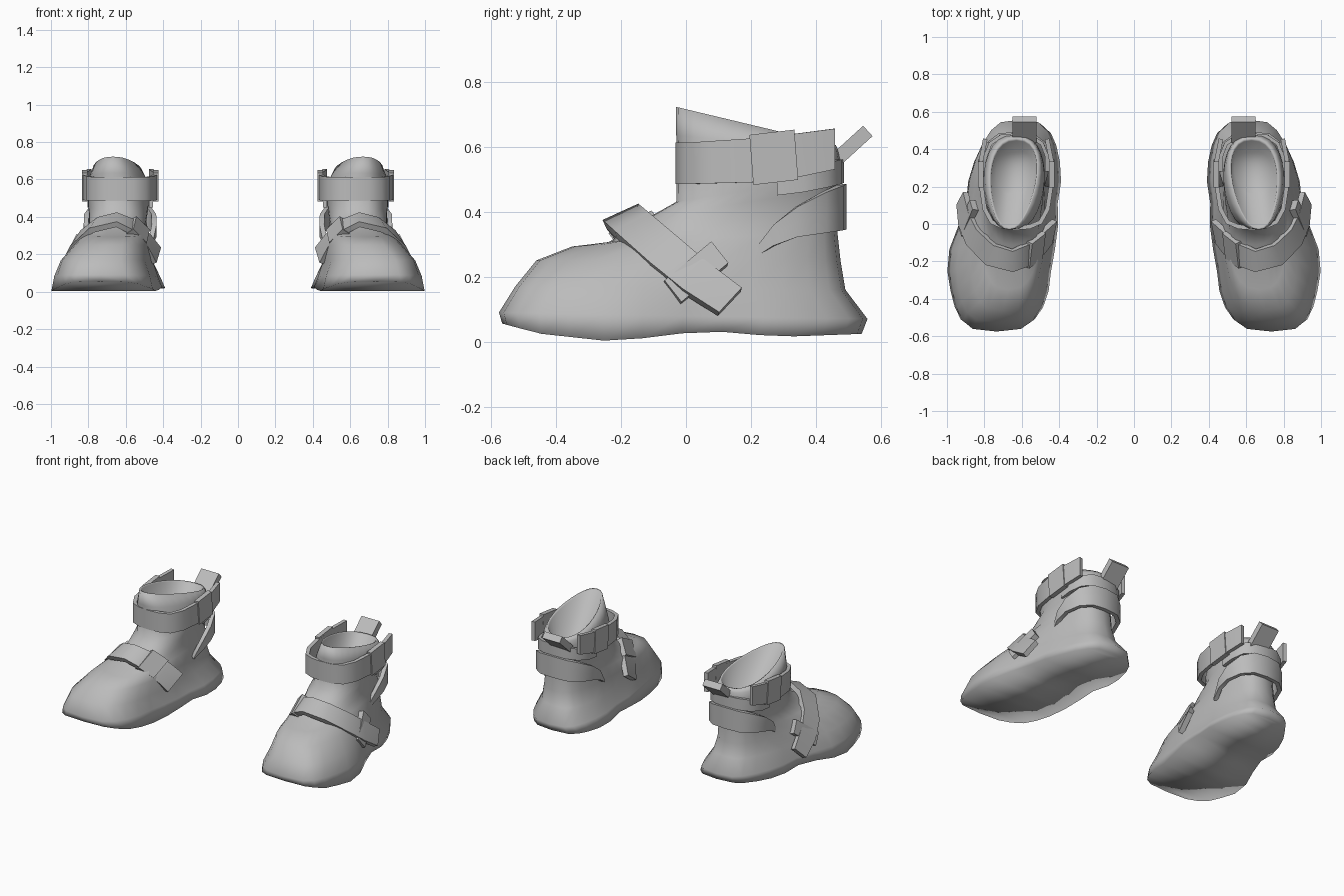
import bpy, bmesh, math
from mathutils import Vector

if "Cube" in bpy.data.objects:
    bpy.data.objects.remove(bpy.data.objects["Cube"])

grey = bpy.data.materials.new("plain grey")
grey.use_nodes = True
COL = (0.5, 0.5, 0.5, 1)
grey.diffuse_color = COL
grey.node_tree.nodes["Principled BSDF"].inputs["Base Color"].default_value = COL


def finish(name, bm, thick=0, angle=40):
    """Turn a bmesh into a mirrored, smooth shaded object."""
    bmesh.ops.recalc_face_normals(bm, faces=bm.faces)
    me = bpy.data.meshes.new(name)
    bm.to_mesh(me)
    bm.free()
    me.materials.append(grey)
    ob = bpy.data.objects.new(name, me)
    bpy.context.collection.objects.link(ob)
    if thick:
        m = ob.modifiers.new("thickness", 'SOLIDIFY')
        m.thickness, m.offset = thick, 0
    ob.modifiers.new("pair", 'MIRROR').use_mirror_merge = False
    bpy.ops.object.select_all(action='DESELECT')
    ob.select_set(True)
    bpy.context.view_layer.objects.active = ob
    bpy.ops.object.convert(target='MESH')
    bpy.ops.object.shade_smooth_by_angle(angle=math.radians(angle))


def ribbon(name, upper, lower, thick):
    """Strip of cloth between two edge lines."""
    bm = bmesh.new()
    rows = [(bm.verts.new(u), bm.verts.new((Vector(u) + Vector(l)) / 2), bm.verts.new(l))
            for u, l in zip(upper, lower)]
    for a, b in zip(rows, rows[1:]):
        for k in (0, 1):
            bm.faces.new((a[k], a[k + 1], b[k + 1], b[k]))
    finish(name, bm, thick, 50)


def slab(name, centre, along, across, thick):
    """Flat block from a centre and two half-length vectors."""
    c, u, v = Vector(centre), Vector(along), Vector(across)
    n = u.cross(v).normalized() * thick / 2
    bm = bmesh.new()
    bmesh.ops.create_cube(bm, size=2)
    for w in bm.verts:
        x, y, z = w.co
        w.co = c + u * x + v * y + n * z
    finish(name, bm)


# Sole arch height along the length
ARCH = [(-.58, .06), (-.45, .025), (-.22, 0), (.06, .035), (.29, .015), (.56, .025)]


def arch(y):
    for (a, za), (b, zb) in zip(ARCH, ARCH[1:]):
        if y <= b:
            return za + (zb - za) * (y - a) / (b - a)
    return ARCH[-1][1]


def bump(y, mid, width):
    return math.exp(-((y - mid) / width) ** 2)


# Boot rings: front y, front z, back y, back z, front centre x, half width,
# back centre x, half width, roundness exponent, amount of foot shaping
RINGS = [
    (-.565, 0, .540, 0, .735, .31, .60, .25, .53, 1),
    (-.575, .09, .558, .07, .735, .295, .61, .23, .55, .9),
    (-.525, .17, .49, .16, .735, .27, .62, .19, .6, .5),
    (-.46, .25, .475, .25, .70, .22, .63, .175, .66, .1),
    (-.35, .293, .465, .34, .67, .17, .63, .17, .68, 0),
    (-.24, .305, .463, .42, .655, .14, .635, .165, .7, 0),
    (-.11, .385, .468, .47, .645, .15, .635, .165, .72, 0),
    (-.03, .43, .475, .51, .645, .155, .635, .17, .74, 0),
    (-.027, .56, .475, .56, .65, .155, .635, .17, .76, 0),
    (-.03, .635, .47, .585, .66, .135, .63, .167, .8, 0),
    (-.03, .722, .46, .605, .668, .10, .628, .155, .85, 0),
    (-.018, .717, .446, .60, .665, .09, .628, .145, .85, 0),
    (.16, .49, .39, .49, .645, .09, .63, .11, .75, 0),
]
N = 28
bm = bmesh.new()
loops = []
for i, (yf, zf, yb, zb, cf, wf, cb, wb, e, shape) in enumerate(RINGS):
    loop = []
    for j in range(N):
        a = 2 * math.pi * j / N
        t, s = (1 - math.cos(a)) / 2, math.sin(a)
        y = yf + (yb - yf) * t
        side = math.copysign(abs(s) ** e, s)
        half = (wf + (wb - wf) * t) * side
        z = zf + (zb - zf) * t + (arch(y) if i == 0 else 0)
        # ball of the foot swings outwards and the waist narrows
        half += shape * (.027 * bump(y, -.2, .15) - .027 * side * bump(y, .08, .11))
        loop.append(bm.verts.new((cf + (cb - cf) * t + half, y, z)))
    loops.append(loop)
for a, b in zip(loops, loops[1:]):
    for j in range(N):
        k = (j + 1) % N
        bm.faces.new((a[j], a[k], b[k], b[j]))
# Sole underside and inner floor, as strips across the foot
for loop in (loops[0], loops[-1]):
    for j in range(N // 2):
        quad = (loop[j], loop[j + 1], loop[-j - 1], loop[(N - j) % N])
        bm.faces.new(tuple(dict.fromkeys(quad)))
finish("boot_body", bm, angle=130)

CX = .63


def wrap(half):
    """Mirror (x offset, y, low z, high z) rows about the ankle centre line."""
    rows = half + [(-x, y, l, h) for x, y, l, h in reversed(half) if x]
    return ([(CX + x, y, h) for x, y, l, h in rows], [(CX + x, y, l) for x, y, l, h in rows])


# Ankle strap, open at the back
half = [(.165, .455, .53, .655), (.188, .34, .505, .64), (.186, .20, .49, .625),
        (.168, .08, .487, .617), (.13, .01, .485, .612), (.07, -.015, .485, .612),
        (0, -.02, .485, .612)]
ribbon("ankle_strap", *wrap(half), .024)
for side in (1, -1):
    slab("ankle_buckle", (CX + side * .19, .27, .567), (0, .069, .008), (0, -.006, .077), .03)

# Heel panel and collar panel wrapping the back
half = [(.162, .20, .25, .265), (.182, .27, .295, .36), (.18, .34, .322, .415),
        (.15, .425, .335, .46), (.09, .472, .343, .48), (0, .48, .345, .485)]
ribbon("heel_panel", *wrap(half), .026)
half = [(.165, .28, .45, .52), (.165, .36, .46, .54), (.138, .43, .475, .55),
        (.08, .468, .485, .56), (0, .475, .488, .56)]
ribbon("collar_panel", *wrap(half), .02)

# Pull tab at the heel
slab("pull_tab", (.585, .503, .597), (0, .056, .051), (.064, 0, 0), .043)

# Instep strap, running from the inner side over the foot to the outer tail
upper = [(.425, .02, .23), (.48, -.03, .30), (.56, -.10, .375), (.65, -.14, .41),
         (.745, -.11, .385), (.83, -.03, .318), (.87, .05, .25), (.90, .17, .16)]
lower = [(.45, -.10, .15), (.495, -.16, .235), (.57, -.22, .32), (.65, -.25, .36),
         (.785, -.215, .328), (.885, -.11, .235), (.925, -.01, .155), (.935, .10, .085)]
ribbon("instep_strap", upper, lower, .032)

# Buckle on the outer side and keeper loop on the inner side
slab("instep_buckle", (.885, .03, .21), (-.03, .072, .06), (.008, .026, -.033), .035)
slab("instep_keeper", (.535, -.135, .32), (-.008, .066, .035), (.036, -.028, .036), .05)
